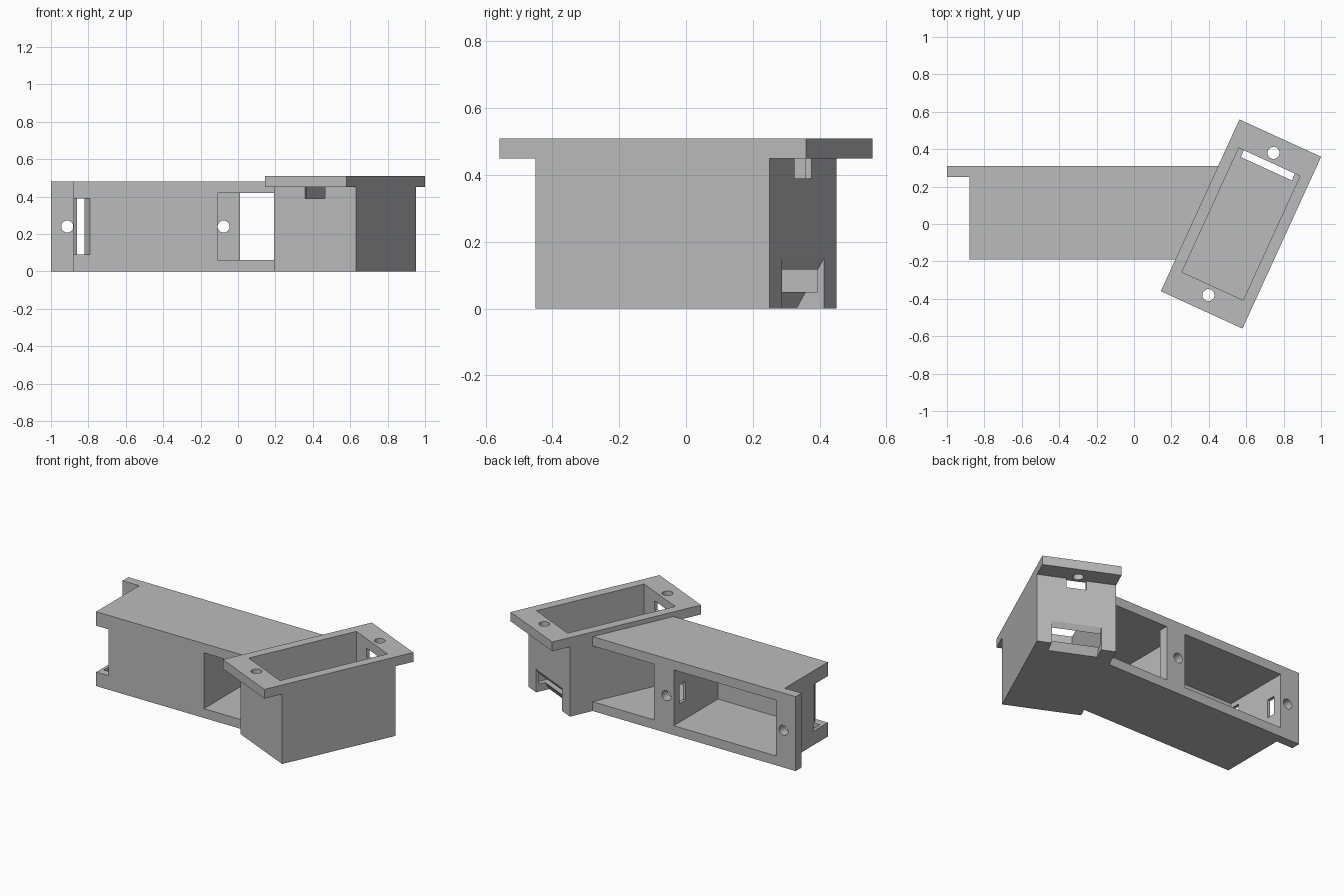
import bpy, bmesh, math
from mathutils import Matrix, Vector

cube = bpy.data.objects.get("Cube")
if cube:
    bpy.data.objects.remove(cube, do_unlink=True)

grey = bpy.data.materials.new("plain_grey")
grey.use_nodes = True
colour = (0.5, 0.5, 0.5, 1)
grey.diffuse_color = colour
grey.node_tree.nodes["Principled BSDF"].inputs["Base Color"].default_value = colour


def prism(name, profile, start, span):
    """Extrude a closed profile of 3D points from an offset along a span."""
    bm = bmesh.new()
    base = bm.faces.new([bm.verts.new(Vector(p) + Vector(start)) for p in profile])
    moved = bmesh.ops.extrude_face_region(bm, geom=[base])["geom"]
    bmesh.ops.translate(bm, vec=span, verts=[g for g in moved if isinstance(g, bmesh.types.BMVert)])
    bmesh.ops.recalc_face_normals(bm, faces=bm.faces)
    mesh = bpy.data.meshes.new(name)
    bm.to_mesh(mesh)
    bm.free()
    mesh.materials.append(grey)
    obj = bpy.data.objects.new(name, mesh)
    bpy.context.collection.objects.link(obj)
    return obj


def side_prism(name, points, width):
    """Profile in length and height, extruded evenly across the width."""
    return prism(name, [(u, 0, w) for u, w in points], (0, -width / 2, 0), (0, width, 0))


def box(name, u, width, low, high):
    return side_prism(name, [(-u, low), (u, low), (u, high), (-u, high)], width)


def cut(obj, cutter):
    cutter.hide_render = True
    mod = obj.modifiers.new("cut", "BOOLEAN")
    mod.operation, mod.solver, mod.object = "DIFFERENCE", "EXACT", cutter
    bpy.context.view_layer.objects.active = obj
    bpy.ops.object.modifier_apply(modifier=mod.name)
    bpy.data.objects.remove(cutter, do_unlink=True)


BODY, FLANGE, POCKET = 0.385, 0.505, 0.365   # half lengths
WIDTH, LIP = 0.48, 0.06


def holder(name, depth, frame):
    """Flanged pocket with screw holes, end windows and a bevelled cable notch."""
    under = depth - LIP
    obj = side_prism(name, [(-BODY, 0), (BODY, 0), (BODY, under), (FLANGE, under), (FLANGE, depth),
                            (-FLANGE, depth), (-FLANGE, under), (-BODY, under)], WIDTH)
    cut(obj, box("pocket_cutter", POCKET, WIDTH - 2 * LIP, 0.05, depth + 0.1))
    cut(obj, box("window_cutter", 0.6, 0.12, under - 0.06, under))
    # Sloped cut through the lower end corner, run slightly past the faces
    cut(obj, side_prism("notch_cutter", [(BODY + 0.03, 0.2), (BODY - 0.12, -0.05),
                                         (BODY + 0.03, -0.05)], 0.3))
    for u in (-0.418, 0.418):
        ring = [(u + 0.032 * math.cos(i * math.tau / 32), 0.032 * math.sin(i * math.tau / 32), 0)
                for i in range(32)]
        cut(obj, prism("screw_cutter", ring, (0, 0, under - 0.03), (0, 0, 0.2)))
    obj.data.transform(frame)
    return obj


def frame(u, v, w, origin):
    m = Matrix((u, v, w)).transposed().to_4x4()
    m.translation = origin
    return m


# Long holder, opening to the back
holder("side_holder", 0.5, frame((-1, 0, 0), (0, 0, 1), (0, 1, 0), (-0.495, -0.19, 0.24)))

# Turned holder, opening upward
s, c = math.sin(math.radians(24.6)), math.cos(math.radians(24.6))
holder("upright_holder", 0.51, frame((s, c, 0), (-c, s, 0), (0, 0, 1), (0.572, 0, 0)))

# Plates joining the two holders
outline = [(-0.11, -0.19, 0), (0.225, -0.19, 0), (0.455, 0.31, 0),
           (0.01, 0.31, 0), (0.01, 0.25, 0), (-0.11, 0.25, 0)]
for label, z in (("lower", 0), ("upper", 0.42)):
    prism(label + "_bridge_plate", outline, (0, 0, z), (0, 0, LIP))
